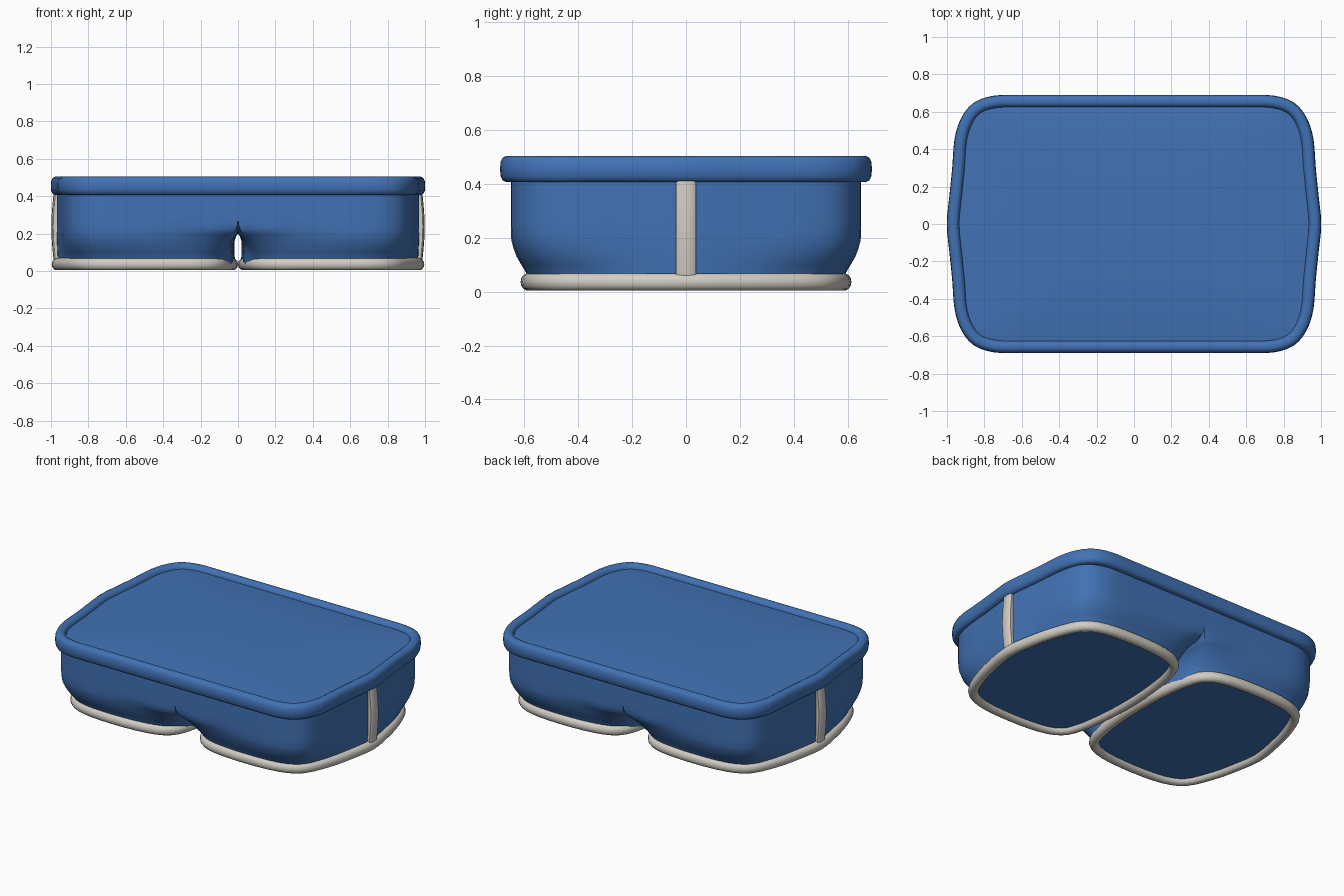
import bpy, bmesh, math
from mathutils import Vector

if "Cube" in bpy.data.objects:
    bpy.data.objects.remove(bpy.data.objects["Cube"])


def material(name, rgb):
    m = bpy.data.materials.new(name)
    m.diffuse_color = (*rgb, 1)
    m.use_nodes = True
    m.node_tree.nodes["Principled BSDF"].inputs["Base Color"].default_value = m.diffuse_color
    return m


BLUE = material("blue fabric", (0.053, 0.168, 0.46))
WHITE = material("off white trim", (0.64, 0.61, 0.55))


def smooth_loop(pts, n=3):
    """Closed Catmull-Rom resampling of 2D points."""
    pts = [Vector(p) for p in pts]
    out, c = [], len(pts)
    for i in range(c):
        a, b, d, e = (pts[(i + k) % c] for k in (-1, 0, 1, 2))
        for s in range(n):
            t = s / n
            out.append(0.5 * (2 * b + (d - a) * t + (2 * a - 5 * b + 4 * d - e) * t * t
                              + (3 * b - a - 3 * d + e) * t ** 3))
    return out


def mirror_y(pts):
    """Half outline from the inner y=0 point to the outer one, closed over -y."""
    return pts + [(x, -y) for x, y in reversed(pts[1:-1])]


def make(name, bm, mat):
    bmesh.ops.recalc_face_normals(bm, faces=bm.faces)
    me = bpy.data.meshes.new(name)
    bm.to_mesh(me)
    bm.free()
    ob = bpy.data.objects.new(name, me)
    bpy.context.collection.objects.link(ob)
    me.materials.append(mat)
    bpy.ops.object.select_all(action='DESELECT')
    bpy.context.view_layer.objects.active = ob
    ob.select_set(True)
    bpy.ops.object.shade_smooth_by_angle(angle=math.radians(40))
    return ob


def bridge(bm, a, b):
    for i in range(len(a)):
        j = (i + 1) % len(a)
        bm.faces.new((a[i], a[j], b[j], b[i]))


def sweep(name, loop, z, half_w, half_h, power, mat, sides=14):
    """Closed tube with a rounded section following a flat loop."""
    bm, rings, n = bmesh.new(), [], len(loop)
    for i, p in enumerate(loop):
        t = (loop[(i + 1) % n] - loop[i - 1]).normalized()
        side = Vector((t.y, -t.x))
        ring = []
        for k in range(sides):
            a = 2 * math.pi * k / sides
            c, s = math.cos(a), math.sin(a)
            u = math.copysign(abs(c) ** power, c) * half_w
            v = math.copysign(abs(s) ** power, s) * half_h
            q = p + side * u
            ring.append(bm.verts.new((q.x, q.y, z + v)))
        rings.append(ring)
    for i in range(n):
        bridge(bm, rings[i], rings[(i + 1) % n])
    return make(name, bm, mat)


def mirror_x(ob, merge=False):
    m = ob.modifiers.new("mirror", 'MIRROR')
    m.use_mirror_merge = merge
    m.merge_threshold = 0.0005


# Half outlines: leg opening and upper body
LEG = [(.031, 0), (.04, .2), (.07, .4), (.125, .515), (.25, .568), (.48, .583),
       (.7, .565), (.825, .5), (.895, .35), (.935, .2), (.965, 0)]
TOP = [(0, 0), (0, .2), (0, .45), (0, .65), (.25, .65), (.5, .65),
       (.73, .647), (.87, .585), (.926, .45), (.95, .22), (.97, 0)]

# Body half: height, outer blend, front notch blend, gap between the legs
LEVELS = [(.03, 0, 0, .02), (.07, .15, .08, .017), (.10, .42, .2, .02), (.13, .66, .35, .02),
          (.16, .82, .5, .018), (.185, .92, .66, .01), (.2, .95, .77, 0), (.22, .98, .9, 0),
          (.25, 1, .98, 0), (.28, 1, 1, 0), (.34, 1, 1, 0), (.43, 1, 1, 0)]
bm = bmesh.new()
rings = []
for z, outer, inner, gap in LEVELS:
    pts = []
    for i, (l, t) in enumerate(zip(LEG, TOP)):
        w = inner if i < 4 else (inner + outer) / 2 if i == 4 else outer
        x = l[0] + (t[0] - l[0]) * w
        if i < 3:
            x = gap * (1 + .5 * i * (1 - inner))
        pts.append((x, l[1] + (t[1] - l[1]) * w))
    rings.append([bm.verts.new((max(p.x, 0), max(-.65, min(.65, p.y)), z))
                  for p in smooth_loop(mirror_y(pts))])
for a, b in zip(rings, rings[1:]):
    bridge(bm, a, b)
bm.faces.new(rings[0])
# Drop the inner wall where both halves meet
wall = [f for f in bm.faces if all(v.co.x < 1e-4 for v in f.verts)]
bmesh.ops.delete(bm, geom=wall, context='FACES')
mirror_x(make("shorts_body", bm, BLUE), True)

# Leg hems
mirror_x(sweep("leg_hem", smooth_loop(mirror_y(LEG)), .036, .031, .033, .95, WHITE))

# Waistband
BAND = [(.967, 0), (.953, .15), (.938, .3), (.926, .45), (.893, .553), (.835, .622),
        (.74, .653), (.6, .656), (.3, .656)]
half = BAND + [(-x, y) for x, y in reversed(BAND)]
band = smooth_loop(half + [(x, -y) for x, y in reversed(half[1:-1])])
sweep("waistband", band, .455, .034, .05, .75, BLUE)

# Slightly domed panel closing the waist
bm = bmesh.new()
prev = None
for r in (1, .95, .88, .78, .65, .5, .33, .15):
    ring = [bm.verts.new((p.x * r, p.y * r, .475 + .028 * (1 - r ** 3))) for p in band]
    if prev:
        bridge(bm, prev, ring)
    prev = ring
bm.faces.new(prev)
make("waist_panel", bm, BLUE)

# Side stripes, bowed outwards
bm = bmesh.new()
prev = None
for i in range(11):
    t = i / 10
    x = .967 + .013 * math.sin(math.pi * t)
    ring = [bm.verts.new((x + dx, y, .05 + .37 * t)) for dx, y in
            ((-.018, -.037), (.008, -.037), (.015, -.03), (.018, 0),
             (.015, .03), (.008, .037), (-.018, .037))]
    if prev:
        bridge(bm, prev, ring)
    else:
        bm.faces.new(ring)
    prev = ring
bm.faces.new(prev)
mirror_x(make("side_stripe", bm, WHITE))
